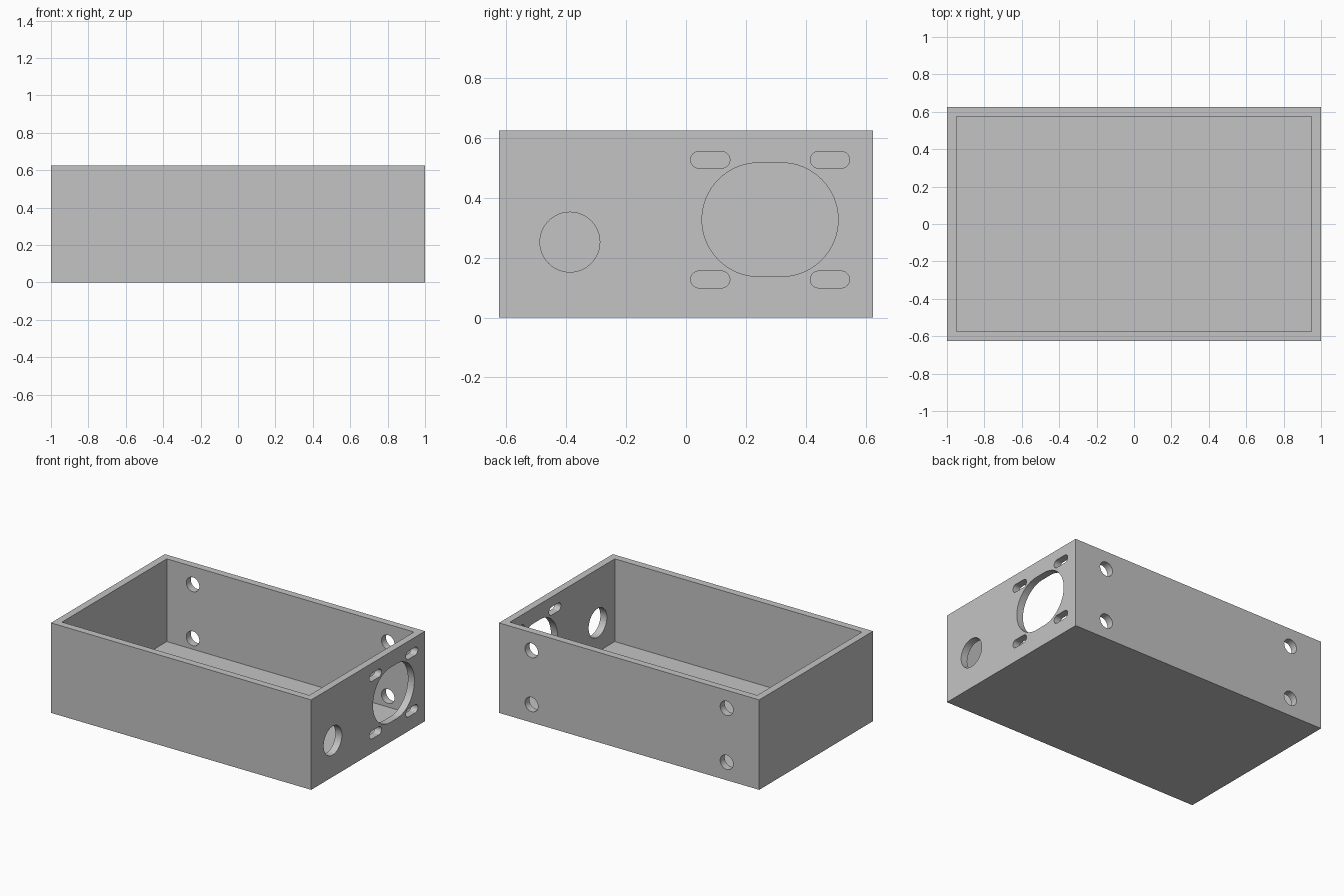
import bpy
import bmesh
import math
from mathutils import Matrix, Vector

default = bpy.data.objects.get("Cube")
if default:
    bpy.data.objects.remove(default, do_unlink=True)

LENGTH, DEPTH, HEIGHT, WALL = 2.0, 1.25, 0.625, 0.05

grey = bpy.data.materials.new("enclosure_grey")
grey.use_nodes = True
colour = (0.55, 0.55, 0.55, 1)
grey.diffuse_color = colour
grey.node_tree.nodes["Principled BSDF"].inputs["Base Color"].default_value = colour


def add_object(name, bm):
    bmesh.ops.recalc_face_normals(bm, faces=bm.faces)
    mesh = bpy.data.meshes.new(name)
    bm.to_mesh(mesh)
    bm.free()
    mesh.materials.append(grey)
    obj = bpy.data.objects.new(name, mesh)
    bpy.context.collection.objects.link(obj)
    return obj


def box(name, size, centre):
    bm = bmesh.new()
    bmesh.ops.create_cube(bm, size=1)
    bmesh.ops.scale(bm, vec=size, verts=bm.verts)
    bmesh.ops.translate(bm, vec=centre, verts=bm.verts)
    return add_object(name, bm)


def slot_cutter(name, axis, centre, radius, stretch=0.0, segments=24):
    """Prism through a wall along x or y; stretch widens the circle to a slot."""
    bm = bmesh.new()
    across = Vector((0, 1, 0)) if axis == "x" else Vector((1, 0, 0))
    along = Vector((1, 0, 0)) if axis == "x" else Vector((0, 1, 0))
    ring = []
    for side in (1, -1):
        start = -math.pi / 2 if side == 1 else math.pi / 2
        steps = segments + 1 if stretch else segments
        for i in range(steps):
            a = start + math.pi * i / segments
            p = across * (radius * math.cos(a) + side * stretch / 2)
            p += Vector((0, 0, radius * math.sin(a)))
            ring.append(bm.verts.new(p + Vector(centre) - along * WALL))
    face = bm.faces.new(ring)
    made = bmesh.ops.extrude_face_region(bm, geom=[face])["geom"]
    moved = [v for v in made if isinstance(v, bmesh.types.BMVert)]
    bmesh.ops.translate(bm, vec=along * WALL * 2, verts=moved)
    return add_object(name, bm)


# Outer block and the open cavity
enclosure = box("enclosure", (LENGTH, DEPTH, HEIGHT), (0, 0, HEIGHT / 2))
cutters = [box("cavity_cutter", (LENGTH - 2 * WALL, DEPTH - 2 * WALL, HEIGHT),
               (0, 0, HEIGHT / 2 + WALL))]

# Fan opening with four mounting slots, and cable hole, in the +x wall
wall_x = LENGTH / 2 - WALL / 2
fan_y, fan_z, shift = 0.281, 0.327, 0.075
cutters.append(slot_cutter("fan_cutter", "x", (wall_x, fan_y, fan_z), 0.19, shift, 32))
for sy in (-1, 1):
    for sz in (-1, 1):
        cutters.append(slot_cutter("fan_slot_cutter", "x",
                                   (wall_x, fan_y + sy * 0.2, fan_z + sz * 0.2), 0.028, shift))
cutters.append(slot_cutter("cable_cutter", "x", (wall_x, -0.388, 0.252), 0.1))

# Mounting holes in the back wall
for x in (-0.75, 0.75):
    for z in (0.125, 0.5):
        cutters.append(slot_cutter("mount_cutter", "y", (x, DEPTH / 2 - WALL / 2, z), 0.05))

# Cut every opening, then drop the cutters
for cutter in cutters:
    cutter.hide_render = True
    mod = enclosure.modifiers.new(cutter.name, "BOOLEAN")
    mod.operation = "DIFFERENCE"
    mod.solver = "EXACT"
    mod.object = cutter
bpy.context.view_layer.update()
result = bpy.data.meshes.new_from_object(
    enclosure.evaluated_get(bpy.context.evaluated_depsgraph_get()))
enclosure.modifiers.clear()
enclosure.data = result
enclosure.data.name = "enclosure"
for cutter in cutters:
    bpy.data.objects.remove(cutter, do_unlink=True)

# Smooth the hole walls, keep the box edges crisp
bpy.ops.object.select_all(action="DESELECT")
enclosure.select_set(True)
bpy.context.view_layer.objects.active = enclosure
bpy.ops.object.shade_smooth_by_angle(angle=math.radians(30))
